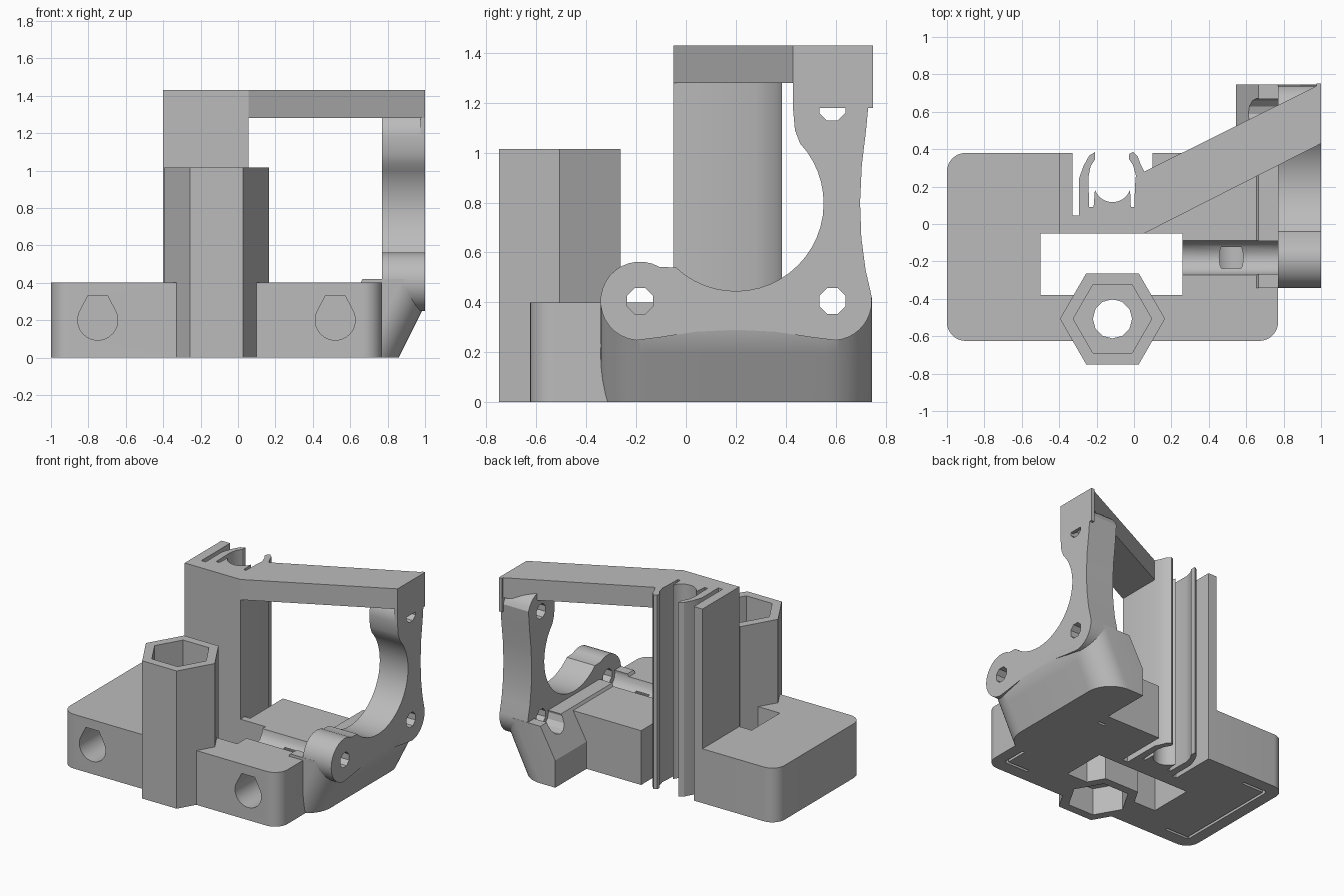
import bpy, bmesh
from math import sin, cos, pi, radians

if "Cube" in bpy.data.objects:
    bpy.data.objects.remove(bpy.data.objects["Cube"], do_unlink=True)

grey = bpy.data.materials.new("plain_grey")
grey.use_nodes = True
grey.diffuse_color = (0.5, 0.5, 0.5, 1)
grey.node_tree.nodes["Principled BSDF"].inputs["Base Color"].default_value = (0.5, 0.5, 0.5, 1)

AXES = {"x": lambda u, v, w: (w, u, v),
        "y": lambda u, v, w: (u, w, v),
        "z": lambda u, v, w: (u, v, w)}


def prism(name, pts, axis, lo, hi):
    """Extrude a closed outline along an axis."""
    bm = bmesh.new()
    rings = [[bm.verts.new(AXES[axis](u, v, w)) for u, v in pts] for w in (lo, hi)]
    n = len(pts)
    for ring in rings:
        bm.faces.new(ring)
    for i in range(n):
        j = (i + 1) % n
        bm.faces.new((rings[0][i], rings[0][j], rings[1][j], rings[1][i]))
    bmesh.ops.recalc_face_normals(bm, faces=bm.faces)
    mesh = bpy.data.meshes.new(name)
    bm.to_mesh(mesh)
    bm.free()
    mesh.materials.append(grey)
    ob = bpy.data.objects.new(name, mesh)
    bpy.context.collection.objects.link(ob)
    return ob


def arc(cx, cy, r, a, b, n=10):
    return [(cx + r * cos(radians(a + (b - a) * i / n)),
             cy + r * sin(radians(a + (b - a) * i / n))) for i in range(n + 1)]


def ngon(cx, cy, r, n, turn=0):
    return arc(cx, cy, r, turn, turn + 360, n)[:-1]


def rect(x0, x1, y0, y1):
    return [(x0, y0), (x1, y0), (x1, y1), (x0, y1)]


def box(name, x, y, z):
    return prism(name, rect(*x, *y), "z", *z)


cutters = []


def cutter(*args):
    ob = prism("cutter", *args)
    ob.hide_render = True
    cutters.append(ob)
    return ob


def carve(ob, tools):
    bpy.context.view_layer.objects.active = ob
    for tool in tools:
        mod = ob.modifiers.new("cut", "BOOLEAN")
        mod.operation = "DIFFERENCE"
        mod.solver = "EXACT"
        mod.object = tool
        bpy.ops.object.modifier_apply(modifier=mod.name)


MID = -0.115                     # centre line of base, clip and hex tower
HEX_Y = -0.507
SIDES = (-1, 1)

# Base block, three rounded corners
r = 0.1
base = prism("base_block",
             arc(-1 + r, 0.38 - r, r, 90, 180) + arc(-1 + r, -0.625 + r, r, 180, 270)
             + arc(0.77 - r, -0.625 + r, r, 270, 360) + [(0.77, 0.38)], "z", 0, 0.4)

# Rod holes (teardrop with flat top), side groove, window, clip recess
rods = []
for s in SIDES:
    cx = MID + s * 0.635
    drop = arc(cx, 0.2, 0.107, 150, 390, 20) + [(cx + 0.053, 0.33), (cx - 0.053, 0.33)]
    rods.append(cutter(drop, "y", -0.7, 0.25))
groove = cutter(ngon(-0.18, 0.4, 0.092, 16), "x", 0.2, 0.77)
window = cutter(rect(-0.5, 0.26, -0.38, -0.05), "z", -0.1, 0.6)
recess = cutter(rect(-0.39, 0.1, 0.0, 0.5), "z", -0.1, 0.6)
hex_gap = cutter(ngon(MID, HEX_Y, 0.26, 6), "z", -0.1, 0.6)

# Thin bracket-shaped slits under the base
slits = []
for s in SIDES:
    edge, inner = MID + s * 0.79, MID + s * 0.6
    for x, y in (((edge - 0.01, edge + 0.01), (-0.52, 0.28)),
                 ((min(edge, inner), max(edge, inner)), (-0.53, -0.51)),
                 ((min(edge, inner), max(edge, inner)), (0.27, 0.29))):
        slits.append(cutter(rect(*x, *y), "z", -0.1, 0.04))
carve(base, rods + [groove, window, recess, hex_gap] + slits)

# Hexagonal tower with nut pockets at both ends and a bore
tower = prism("hex_tower", ngon(MID, HEX_Y, 0.281, 6), "z", 0, 1.015)
carve(tower, [cutter(ngon(MID, HEX_Y, 0.21, 6), "z", 0.6, 1.2),
              cutter(ngon(MID, HEX_Y, 0.21, 6), "z", -0.2, 0.2),
              cutter(ngon(MID, HEX_Y, 0.105, 12), "z", -0.3, 1.3)])

# Tall bearing column with springy clip arms
clip = [(-0.4, -0.05), (0.055, -0.05), (0.055, 0.28), (0.035, 0.32), (0.02, 0.36),
        (-0.005, 0.385), (-0.025, 0.375), (-0.028, 0.35), (-0.005, 0.315),
        (0.01, 0.26), (0.005, 0.2), (0.002, 0.09), (-0.017, 0.09)]
clip += arc(MID, 0.217, 0.1, -20, -160, 14)
clip += [(-0.216, 0.09), (-0.24, 0.09), (-0.244, 0.25), (-0.232, 0.31),
         (-0.208, 0.345), (-0.208, 0.385), (-0.24, 0.365), (-0.27, 0.31),
         (-0.295, 0.24), (-0.295, 0.045), (-0.33, 0.045), (-0.33, 0.38), (-0.4, 0.38)]
column = prism("clip_column", clip, "z", 0, 1.43)

# Diagonal brace from column to motor plate, with its end tab
prism("diagonal_brace", [(0.055, -0.05), (1, 0.43), (1, 0.75), (0.055, 0.28)], "z", 1.28, 1.43)
box("brace_end_tab", (0.975, 1), (0.43, 0.75), (1.18, 1.43))

# L-shaped motor plate with scooped sides
lug = 0.158
front_y, back_y, low_z, high_z = -0.185, 0.587, 0.405, 1.18
outline = arc(back_y, high_z, lug, 180, 20, 14)
outline += [(0.722, 1.09), (0.705, 0.95), (0.698, 0.8), (0.703, 0.66), (0.72, 0.53)]
outline += arc(back_y, low_z, lug, 10, -85, 10)
outline += [(0.5, 0.26), (0.36, 0.282), (0.2, 0.29), (0.04, 0.282), (-0.1, 0.26)]
outline += arc(front_y, low_z, lug, -95, -300, 18)
outline += arc(0.2, 0.797, 0.352, -133, 43, 24)
outline += [(0.437, 1.09)]
plate = prism("motor_plate", outline, "x", 0.77, 1)
bores = [cutter(ngon(y, z, 0.056, 8, 22.5), "x", 0.5, 1.1)
         for y, z in ((front_y, low_z), (back_y, low_z), (back_y, high_z))]
carve(plate, bores)

# Leaning foot under the motor plate, rounded outer corners
q = 0.19
foot = prism("plate_foot", [(0.545, -0.343), *arc(0.86 - q, -0.343 + q, q, 270, 360),
                            *arc(0.86 - q, 0.745 - q, q, 0, 90), (0.545, 0.745)], "z", 0, 0.42)
bm = bmesh.new()
bm.from_mesh(foot.data)
bmesh.ops.bisect_plane(bm, geom=bm.verts[:] + bm.edges[:] + bm.faces[:],
                       plane_co=(0, 0, 0.2), plane_no=(0, 0, 1))
for v in bm.verts:
    if v.co.x > 0.55:
        v.co.x += 0.5 * v.co.z
    else:
        v.co.x += 0.55 * max(0, v.co.z - 0.2)
bm.to_mesh(foot.data)
bm.free()
carve(foot, [cutter(rect(1, 1.5, -1, 1), "z", -1, 1), groove, rods[1],
             cutter(ngon(back_y, low_z, 0.085, 12), "x", 0.4, 0.77)] + bores)

# Remove helpers, then smooth the curved walls
for ob in cutters:
    bpy.data.objects.remove(ob, do_unlink=True)
for ob in (base, tower, column, plate, foot):
    bpy.ops.object.select_all(action="DESELECT")
    ob.select_set(True)
    bpy.context.view_layer.objects.active = ob
    bpy.ops.object.shade_smooth_by_angle(angle=radians(28))
